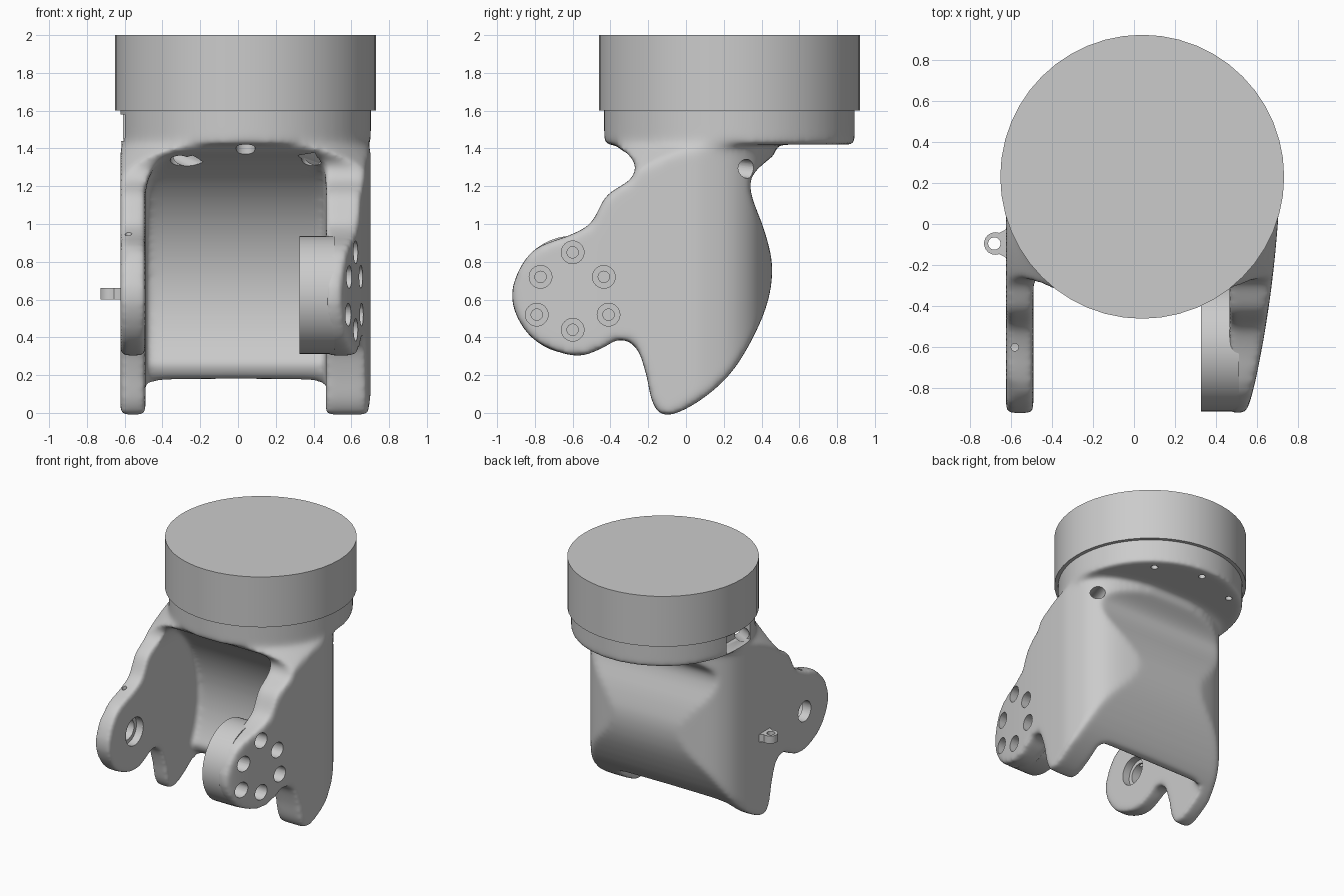
import bpy, bmesh, math
from mathutils import Vector

if "Cube" in bpy.data.objects:
    bpy.data.objects.remove(bpy.data.objects["Cube"])

AXES = {'x': lambda p, q, t: (t, p, q), 'y': lambda p, q, t: (p, t, q), 'z': lambda p, q, t: (p, q, t)}


def make(name, bm):
    bmesh.ops.recalc_face_normals(bm, faces=bm.faces)
    me = bpy.data.meshes.new(name)
    bm.to_mesh(me)
    bm.free()
    ob = bpy.data.objects.new(name, me)
    bpy.context.collection.objects.link(ob)
    return ob


def prism(name, pts, axis, a, b):
    """Extrude a 2D profile along an axis."""
    bm = bmesh.new()
    f = AXES[axis]
    lo = [bm.verts.new(f(p, q, a)) for p, q in pts]
    hi = [bm.verts.new(f(p, q, b)) for p, q in pts]
    bm.faces.new(lo)
    bm.faces.new(hi)
    for i in range(len(pts)):
        j = (i + 1) % len(pts)
        bm.faces.new((lo[i], lo[j], hi[j], hi[i]))
    return make(name, bm)


def tubes(name, specs, n=32):
    """One mesh of cylinders or cones, each (radius, start, end[, end radius])."""
    bm = bmesh.new()
    for s in specs:
        p, q = Vector(s[1]), Vector(s[2])
        m = (q - p).to_track_quat('Z', 'Y').to_matrix().to_4x4()
        m.translation = (p + q) / 2
        bmesh.ops.create_cone(bm, cap_ends=True, segments=n, radius1=s[0],
                              radius2=s[3] if len(s) > 3 else s[0], depth=(q - p).length, matrix=m)
    return make(name, bm)


def arc(cx, cy, r, a0, a1, n):
    """Points on a circle between two angles in degrees."""
    angles = [math.radians(a0 + (a1 - a0) * i / n) for i in range(n + 1)]
    return [(cx + r*math.cos(a), cy + r*math.sin(a)) for a in angles]


def spline(pts, closed=True, n=4):
    """Catmull-Rom curve through the points."""
    P = [Vector(p) for p in pts]
    N, out = len(P), []
    get = (lambda i: P[i % N]) if closed else (lambda i: P[max(0, min(N - 1, i))])
    for i in range(N if closed else N - 1):
        a, b, c, d = get(i - 1), get(i), get(i + 1), get(i + 2)
        for k in range(n):
            t = k / n
            v = (2*b + (c - a)*t + (2*a - 5*b + 4*c - d)*t*t + (3*b - a - 3*c + d)*t**3) / 2
            out.append((v.x, v.y))
    if not closed:
        out.append(tuple(P[-1]))
    return out


def apply_mod(ob, kind, **kw):
    m = ob.modifiers.new(kind, kind)
    for k, v in kw.items():
        setattr(m, k, v)
    bpy.context.view_layer.objects.active = ob
    bpy.ops.object.modifier_apply(modifier=m.name)


def boolean(ob, other, op='DIFFERENCE', keep=False):
    apply_mod(ob, 'BOOLEAN', object=other, operation=op, solver='EXACT')
    if not keep:
        bpy.data.objects.remove(other)


CX, CY = 0.04, 0.23       # collar centre
PY, PZ = -0.6, 0.625      # pivot centre

# bracket body: side profile clipped by a plan outline and a shoulder cone
side = spline([(-.1, -.014), (-.175, .05), (-.21, .2), (-.26, .34), (-.35, .39), (-.46, .335), (-.6, .303),
               (-.82, .40), (-.923, .62), (-.82, .85), (-.6, .947), (-.5, 1.01), (-.42, 1.15), (-.29, 1.24),
               (-.275, 1.33), (-.36, 1.41), (-.4, 1.5), (.5, 1.5), (.5, 1.40), (.36, 1.27), (.345, 1.16),
               (.42, .95), (.457, .75), (.41, .52), (.26, .24), (.08, .07)])
body = prism("bracket_body", side, 'x', -.623, .72)
plan = spline([(.49, -1.0), (.56, -.88), (.62, -.62), (.67, -.3), (.70, 0), (.70, .1), (.66, .25), (.57, .36),
               (.42, .43), (.22, .47), (-.14, .47), (-.34, .43), (-.49, .36), (-.58, .25), (-.623, .1)], False)
boolean(body, prism("plan_cutter", plan + [(-.64, 0), (-.64, -1.0)], 'z', -.2, 1.7), 'INTERSECT')
boolean(body, tubes("shoulder_cone", [(2.13, (CX, CY, -.1), (CX, CY, 1.47), .62)], 64), 'INTERSECT')

# arched cavity swept round the pivot, with a rounded lower lip
roof = arc(PY, PZ, .803, 90, -27, 28)
lip = [(.122, .23), (.14, .195), (.175, .172)]
cavity = prism("cavity_cutter", [(-1.2, 1.428)] + roof + lip + [(-.05, -.3), (-1.2, -.3)], 'x', -.6, .6)
arch = spline([(-.49, 1.17), (-.46, 1.27), (-.37, 1.36), (-.2, 1.40), (0, 1.43), (.2, 1.425),
               (.36, 1.40), (.44, 1.35), (.465, 1.22)], False)
boolean(cavity, prism("arch_cutter", [(-.49, -.5)] + arch + [(.465, -.5)], 'y', -1.5, 1), 'INTERSECT')
boolean(body, cavity)

# notch below the rear wall
notch = spline([(-.485, .02), (-.46, .11), (-.38, .172), (.36, .172), (.435, .11), (.46, .02)], False)
boolean(body, prism("notch_cutter", [(-.485, -.3)] + notch + [(.46, -.3)], 'y', -1.2, .7))

# collar under the cap, merged and softened together with the body
boolean(body, tubes("collar", [(.664, (CX, CY, 1.42), (CX, CY, 1.7))], 64), 'UNION')
apply_mod(body, 'REMESH', mode='VOXEL', voxel_size=0.015)
apply_mod(body, 'SMOOTH', factor=0.5, iterations=25)

# thick pivot pad on the right arm
pad = tubes("pivot_pad", [(.312, (.325, PY, PZ), (.51, PY, PZ))], 48)

# bolt holes, pivot bore and collar screw holes
bolts = [(-.6, .85), (-.77, .72), (-.435, .72), (-.79, .52), (-.41, .52), (-.6, .44)]
screws = []
for a in (-127, -90, -53, 53, 90, 127):
    x, y = CX + .58*math.cos(math.radians(a)), CY + .58*math.sin(math.radians(a))
    screws.append((.05 if a < 0 else .025, (x, y, 1.28), (x, y, 1.57)))
wide = tubes("wide_holes", [(.06, (.42, y, z), (1, y, z)) for y, z in bolts]
             + [(.08, (-1, PY, PZ), (-.4, PY, PZ))] + screws)
narrow = tubes("narrow_holes", [(.03, (.2, y, z), (1, y, z)) for y, z in bolts]
               + [(.11, (-.55, PY, PZ), (-.3, PY, PZ))])
extra = tubes("extra_holes", [(.018, (-.58, PY, .66), (-.58, PY, 1.1)),
                              (.05, (.7, .55, 1.26), (.36, -.3, 1.38)),
                              (.05, (-.6, .13, 1.5), (-.22, -.25, 1.33))])
window = prism("window_cutter", [(-.8, 1.58), (-.5, 1.58), (-.5, 1.44), (-.8, 1.44)], 'y', .05, .36)
for ob in (pad, body):
    boolean(ob, wide, keep=ob is pad)
    boolean(ob, narrow, keep=ob is pad)
boolean(body, extra)
boolean(body, window)

# round cap on top
cap = tubes("top_cap", [(.691, (CX, CY, 1.6), (CX, CY, 2.0))], 48)

# small eyelet on the left arm
eye = arc(-.675, -.095, .055, 70, 290, 11)
tab = prism("eyelet_tab", [(-.6, -.01), (-.63, -.03)] + eye + [(-.63, -.16), (-.6, -.18)], 'z', .6, .66)
boolean(tab, tubes("eyelet_hole", [(.03, (-.68, -.095, .5), (-.68, -.095, .8))], 24))

# smooth shading with crisp edges
for ob in (body, pad, cap, tab):
    bpy.ops.object.select_all(action='DESELECT')
    ob.select_set(True)
    bpy.context.view_layer.objects.active = ob
    bpy.ops.object.shade_smooth_by_angle(angle=math.radians(35))
